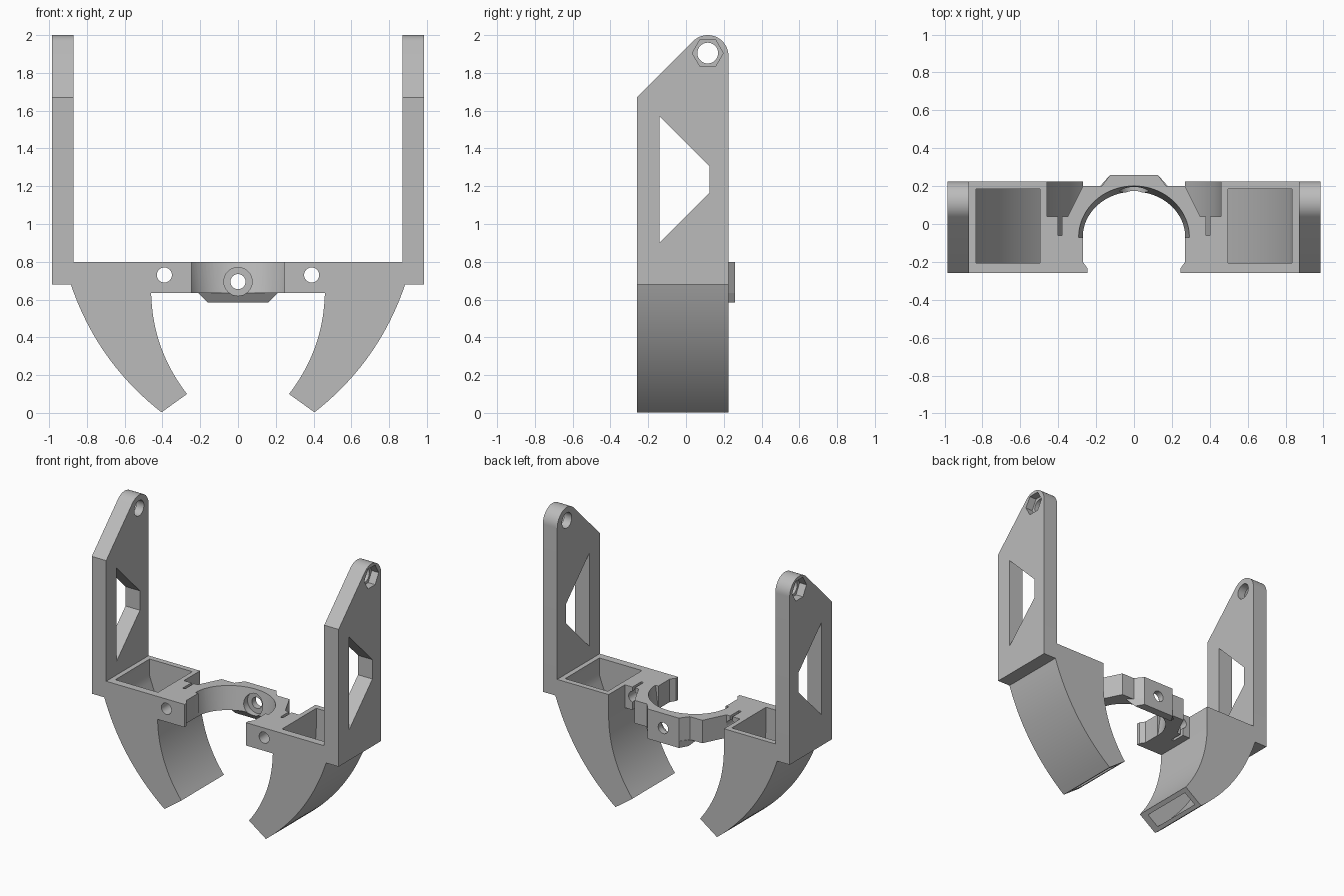
import bpy, bmesh, math
from mathutils import Vector

cube = bpy.data.objects.get("Cube")
if cube:
    bpy.data.objects.remove(cube)

grey = bpy.data.materials.new("plain grey")
grey.use_nodes = True
COLOUR = (0.5, 0.5, 0.5, 1)
grey.diffuse_color = COLOUR
grey.node_tree.nodes["Principled BSDF"].inputs["Base Color"].default_value = COLOUR

PLACE = {
    "x": lambda a, b, d: (d, a, b),
    "y": lambda a, b, d: (a, d, b),
    "z": lambda a, b, d: (a, b, d),
}


def prism(name, pts, axis, lo, hi, end_pts=None):
    """Solid swept along an axis, optionally lofted to a second outline."""
    bm = bmesh.new()
    put = PLACE[axis]
    a = [bm.verts.new(put(*p, lo)) for p in pts]
    b = [bm.verts.new(put(*p, hi)) for p in (end_pts or pts)]
    bm.faces.new(a)
    bm.faces.new(b[::-1])
    for i in range(len(a)):
        j = (i + 1) % len(a)
        bm.faces.new((a[i], b[i], b[j], a[j]))
    bmesh.ops.recalc_face_normals(bm, faces=bm.faces)
    me = bpy.data.meshes.new(name)
    bm.to_mesh(me)
    bm.free()
    me.materials.append(grey)
    ob = bpy.data.objects.new(name, me)
    bpy.context.collection.objects.link(ob)
    return ob


def round_pts(cx, cy, rx, ry=None, start=0, end=360, n=32):
    steps = n if end - start == 360 else n + 1
    angles = [math.radians(start + (end - start) * i / n) for i in range(steps)]
    return [(cx + rx * math.cos(t), cy + (ry or rx) * math.sin(t)) for t in angles]


def bowed(p, q, bulge, n=20):
    """Shallow arc from p to q, bulging to the right of travel."""
    p, q = Vector(p), Vector(q)
    d = q - p
    side = Vector((d.y, -d.x)).normalized()
    return [tuple(p + d * t + side * 4 * bulge * t * (1 - t))
            for t in (i / n for i in range(n + 1))]


def mirror_pts(half):
    return half + [(-x, y) for x, y in reversed(half)]


def finish(ob, cutters=(), union=(), mirror=False):
    bpy.ops.object.select_all(action="DESELECT")
    bpy.context.view_layer.objects.active = ob
    ob.select_set(True)
    tools = [(o, "UNION") for o in union] + [(o, "DIFFERENCE") for o in cutters]
    for other, op in tools:
        m = ob.modifiers.new("cut", "BOOLEAN")
        m.operation, m.object, m.solver = op, other, "EXACT"
        bpy.ops.object.modifier_apply(modifier=m.name)
    if mirror:
        m = ob.modifiers.new("mirror", "MIRROR")
        m.use_mirror_merge = False
        bpy.ops.object.modifier_apply(modifier=m.name)
    bpy.ops.object.shade_smooth_by_angle(angle=math.radians(25))


def discard(*obs):
    for o in obs:
        bpy.data.objects.remove(o)


FRONT, BACK, TOP, UNDER = -0.26, 0.225, 0.80, 0.635

# Upright arms with rounded tip, window and nut recess
arm = prism("upright_arms",
            [(FRONT, 0.68), (BACK, 0.68)]
            + round_pts(0.115, 1.89, 0.11, end=135, n=20)
            + [(FRONT, 1.67)], "x", 0.87, 0.985)
window = prism("window_cut", [(-0.14, 0.9), (0.125, 1.165), (0.125, 1.305), (-0.14, 1.57)],
               "x", 0.8, 1.1)
bolt = prism("bolt_cut", round_pts(0.115, 1.905, 0.055), "x", 0.8, 1.1)
nut = prism("nut_cut", round_pts(0.115, 1.905, 0.082, n=6), "x", 0.93, 1.1)
finish(arm, [window, bolt, nut], mirror=True)
discard(window, bolt, nut)

# Curved hollow ducts
duct = prism("curved_ducts",
             [(0.46, TOP), (0.87, TOP), (0.87, 0.68)]
             + bowed((0.885, 0.68), (0.405, 0.003), -0.062)
             + bowed((0.27, 0.10), (0.46, 0.655), 0.05), "y", FRONT, BACK)
channel = prism("channel_cut",
                [(0.495, 0.9), (0.835, 0.9)]
                + bowed((0.835, 0.68), (0.366, 0.008), -0.062)
                + bowed((0.285, 0.065), (0.495, 0.655), 0.05), "y", -0.205, 0.185)
finish(duct, [channel], mirror=True)
discard(channel)

# Clamp ring between the ducts
clamp = prism("clamp_ring",
              mirror_pts([(0.46, FRONT), (0.46, 0.04), (0.35, 0.04), (0.27, 0.2),
                          (0.17, 0.2), (0.125, 0.26)]), "z", UNDER, TOP)
bore = prism("bore_cut",
             round_pts(0, -0.1, 0.27, end=180, n=40)
             + mirror_pts([(0.27, -0.2), (0.245, -0.235), (0.245, -0.35)])[::-1][:3]
             + mirror_pts([(0.27, -0.2), (0.245, -0.235), (0.245, -0.35)])[:3][::-1],
             "z", 0.5, 0.9)
flare = prism("flare_cut", round_pts(0, -0.07, 0.27, 0.24, end=180, n=40), "z", 0.63, 0.805,
              round_pts(0, -0.07, 0.293, 0.272, end=180, n=40))
hole = prism("hole_cut", round_pts(0, 0.695, 0.04), "y", 0, 0.4)
recess = prism("recess_cut", round_pts(0, 0.695, 0.075), "y", 0, 0.215)
side_cuts = []
for s in (-1, 1):
    x = 0.39 * s
    side_cuts.append(prism("screw_cut", round_pts(x, 0.73, 0.04), "y", -0.4, 0.1))
    side_cuts.append(prism("slit_cut", [(x - 0.01, -0.06), (x + 0.01, -0.06),
                                        (x + 0.01, 0.1), (x - 0.01, 0.1)], "z", 0.5, 0.9))
finish(clamp, [bore, flare, recess, hole] + side_cuts)

# Sloped foot under the rear boss
foot = prism("boss_foot", mirror_pts([(0.16, 0.2), (0.125, 0.26)]), "z", 0.585, UNDER,
             mirror_pts([(0.21, 0.165), (0.125, 0.26)]))
finish(foot, [recess])
discard(bore, flare, hole, recess, *side_cuts)
